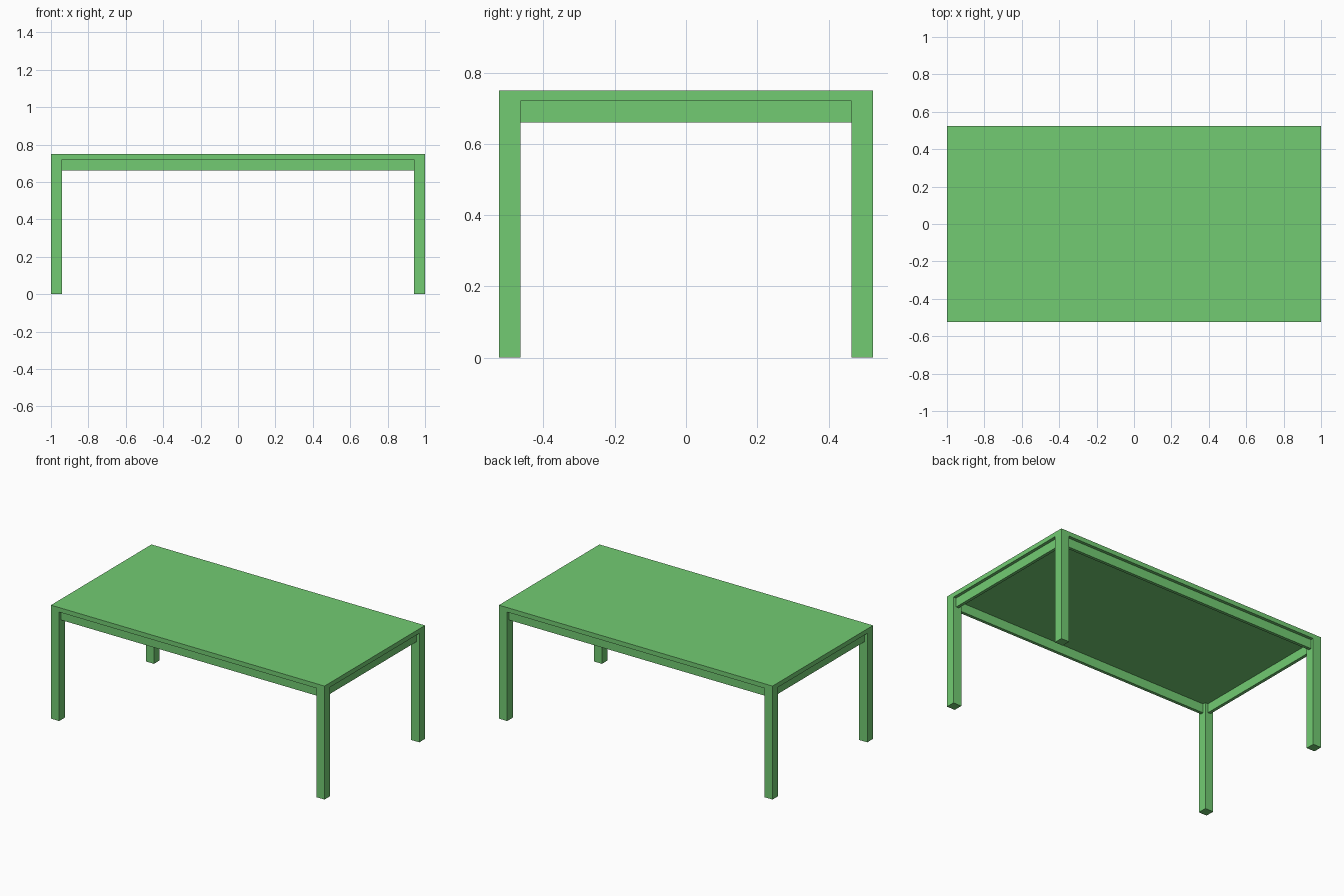
import bpy

if "Cube" in bpy.data.objects:
    bpy.data.objects.remove(bpy.data.objects["Cube"])

L, W, H = 2.0, 1.05, 0.75      # overall size
TOP, LEG = 0.03, 0.06          # tabletop thickness, leg width
APRON_H, APRON_T = 0.06, 0.02  # apron height and thickness

green = bpy.data.materials.new("green")
green.diffuse_color = (0.17, 0.6, 0.17, 1)
green.use_nodes = True
green.node_tree.nodes["Principled BSDF"].inputs["Base Color"].default_value = green.diffuse_color


def box(name, size, center):
    bpy.ops.mesh.primitive_cube_add(size=1, location=center)
    ob = bpy.context.object
    ob.name = name
    ob.scale = size
    bpy.ops.object.transform_apply(location=False, rotation=False, scale=True)
    ob.data.materials.append(green)
    return ob


under = H - TOP                # underside of the tabletop
lx, ly = (L - LEG) / 2, (W - LEG) / 2   # leg centre lines

# Tabletop
box("tabletop", (L, W, TOP), (0, 0, H - TOP / 2))

# Square corner legs
for sx, xn in ((-1, "left"), (1, "right")):
    for sy, yn in ((-1, "front"), (1, "back")):
        box(f"{yn}_{xn}_leg", (LEG, LEG, under), (sx * lx, sy * ly, under / 2))

# Thin aprons centred between the legs
az = under - APRON_H / 2
for s, n in ((-1, "front"), (1, "back")):
    box(f"{n}_apron", (L - 2 * LEG, APRON_T, APRON_H), (0, s * ly, az))
for s, n in ((-1, "left"), (1, "right")):
    box(f"{n}_apron", (APRON_T, W - 2 * LEG, APRON_H), (s * lx, 0, az))
